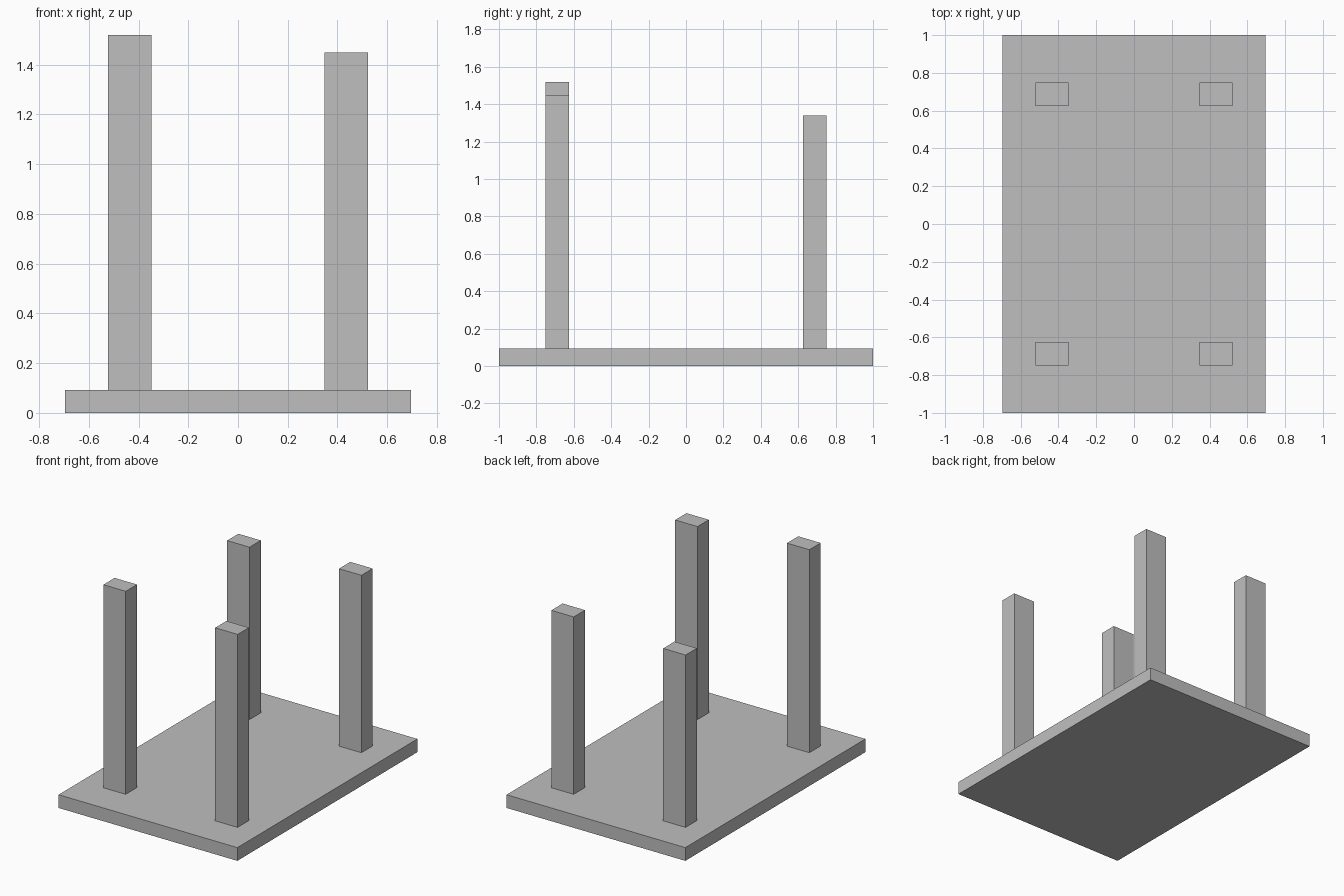
import bpy

if "Cube" in bpy.data.objects:
    bpy.data.objects.remove(bpy.data.objects["Cube"])

grey = bpy.data.materials.new("plain_grey")
grey.diffuse_color = (0.52, 0.52, 0.52, 1.0)
grey.use_nodes = True
grey.node_tree.nodes["Principled BSDF"].inputs["Base Color"].default_value = grey.diffuse_color


def box(name, x, y, z):
    """Box spanning the given (min, max) ranges."""
    spans = (x, y, z)
    bpy.ops.mesh.primitive_cube_add(size=1, location=[(a + b) / 2 for a, b in spans])
    obj = bpy.context.object
    obj.name = name
    obj.scale = [b - a for a, b in spans]
    bpy.ops.object.transform_apply(location=False, rotation=False, scale=True)
    obj.data.materials.append(grey)
    return obj


# Flat slab
SLAB_TOP = 0.093
box("slab", (-0.695, 0.695), (-1, 1), (0, SLAB_TOP))

# Four upright posts of differing heights: name, x side, y side, top
posts = [
    ("front_left_post", -1, -1, 1.52),
    ("front_right_post", 1, -1, 1.45),
    ("back_left_post", -1, 1, 1.305),
    ("back_right_post", 1, 1, 1.34),
]
for name, sx, sy, top in posts:
    box(name,
        sorted((sx * 0.348, sx * 0.522)),
        sorted((sy * 0.625, sy * 0.75)),
        (SLAB_TOP, top))
